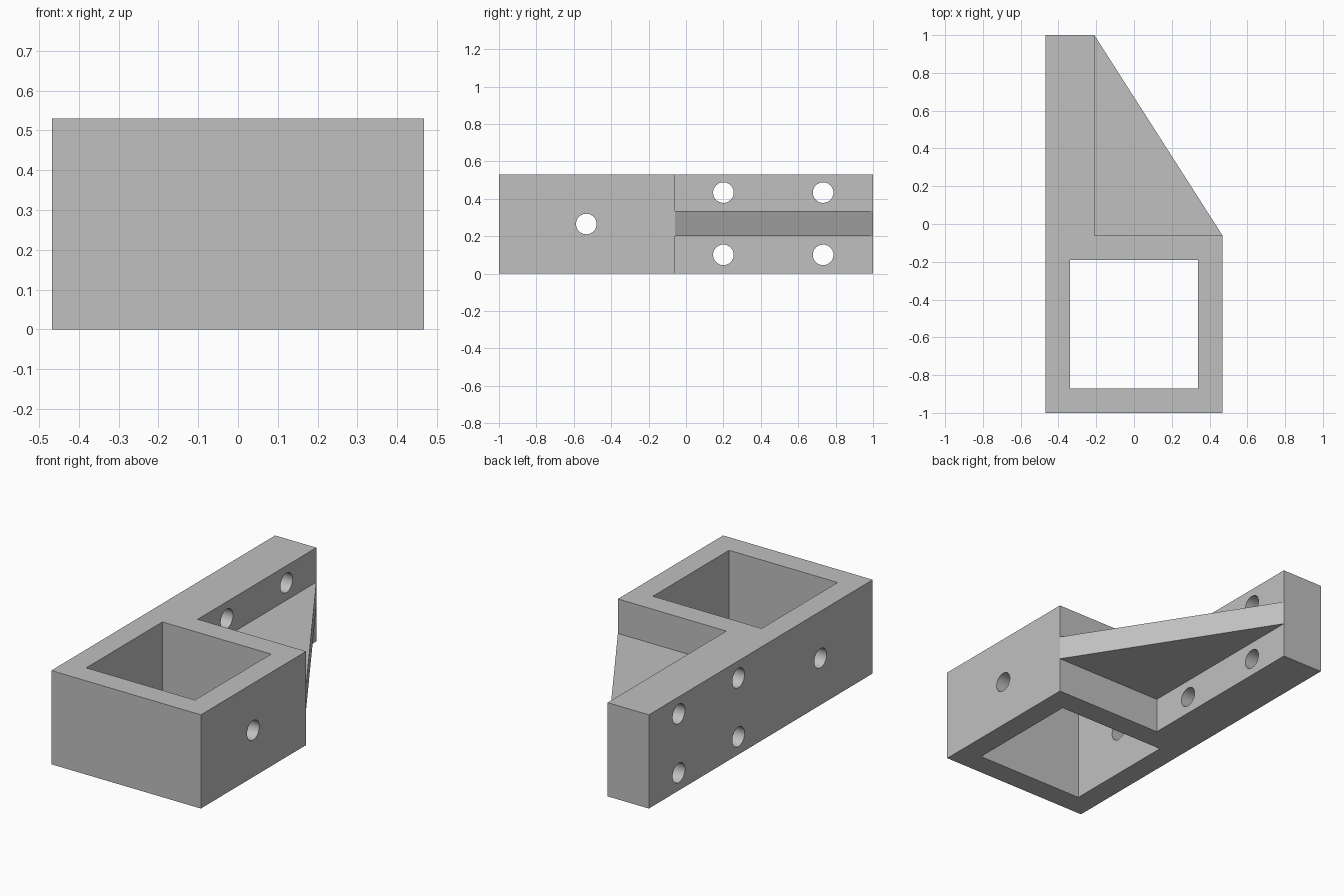
import bpy, bmesh, math
from mathutils import Matrix

if "Cube" in bpy.data.objects:
    bpy.data.objects.remove(bpy.data.objects["Cube"], do_unlink=True)

HALF_W, HEIGHT = 0.468, 0.53
ARM_X, STEP_Y = -0.21, -0.06      # inner face of the arm, back face of the socket
WEB_LOW, WEB_HIGH = 0.20, 0.335

grey = bpy.data.materials.new("plain grey")
grey.use_nodes = True
colour = (0.53, 0.53, 0.53, 1)
grey.diffuse_color = colour
grey.node_tree.nodes["Principled BSDF"].inputs["Base Color"].default_value = colour


def finish(name, bm):
    bmesh.ops.recalc_face_normals(bm, faces=bm.faces)
    mesh = bpy.data.meshes.new(name)
    bm.to_mesh(mesh)
    bm.free()
    mesh.materials.append(grey)
    obj = bpy.data.objects.new(name, mesh)
    bpy.context.collection.objects.link(obj)
    return obj


def prism(name, outline, z0, z1):
    bm = bmesh.new()
    face = bm.faces.new([bm.verts.new((x, y, z0)) for x, y in outline])
    top = bmesh.ops.extrude_face_region(bm, geom=[face])["geom"]
    verts = [v for v in top if isinstance(v, bmesh.types.BMVert)]
    bmesh.ops.translate(bm, verts=verts, vec=(0, 0, z1 - z0))
    return finish(name, bm)


def box(name, x0, x1, y0, y1, z0, z1):
    return prism(name, [(x0, y0), (x1, y0), (x1, y1), (x0, y1)], z0, z1)


def bore(name, y, z):
    bm = bmesh.new()
    bmesh.ops.create_cone(bm, cap_ends=True, segments=40, radius1=0.055,
                          radius2=0.055, depth=2,
                          matrix=Matrix.Translation((0, y, z))
                          @ Matrix.Rotation(math.pi / 2, 4, "Y"))
    return finish(name, bm)


# Bracket body: socket block, arm and gusset share one outline
bracket = prism("bracket", [(-HALF_W, -1), (HALF_W, -1), (HALF_W, STEP_Y),
                            (ARM_X, 1), (-HALF_W, 1)], 0, HEIGHT)

# Square socket, and the space above and below the gusset
cutters = [
    box("socket_cutter", -0.34, 0.34, -0.87, -0.19, -0.2, 0.8),
    box("upper_cutter", ARM_X, 1, STEP_Y, 1.3, WEB_HIGH, 0.8),
    box("lower_cutter", ARM_X, 1, STEP_Y, 1.3, -0.2, WEB_LOW),
    bore("socket_bore_cutter", -0.533, HEIGHT / 2),
]
# Screw holes through the arm
for y in (0.2, 0.733):
    for z in (0.1, 0.433):
        cutters.append(bore("screw_hole_cutter", y, z))

bpy.ops.object.select_all(action="DESELECT")
bpy.context.view_layer.objects.active = bracket
bracket.select_set(True)
for cutter in cutters:
    cutter.hide_render = True
    cut = bracket.modifiers.new("cut", "BOOLEAN")
    cut.operation, cut.solver, cut.object = "DIFFERENCE", "EXACT", cutter
    bpy.ops.object.modifier_apply(modifier=cut.name)
    bpy.data.objects.remove(cutter, do_unlink=True)

bpy.ops.object.shade_smooth_by_angle(angle=math.radians(30))
